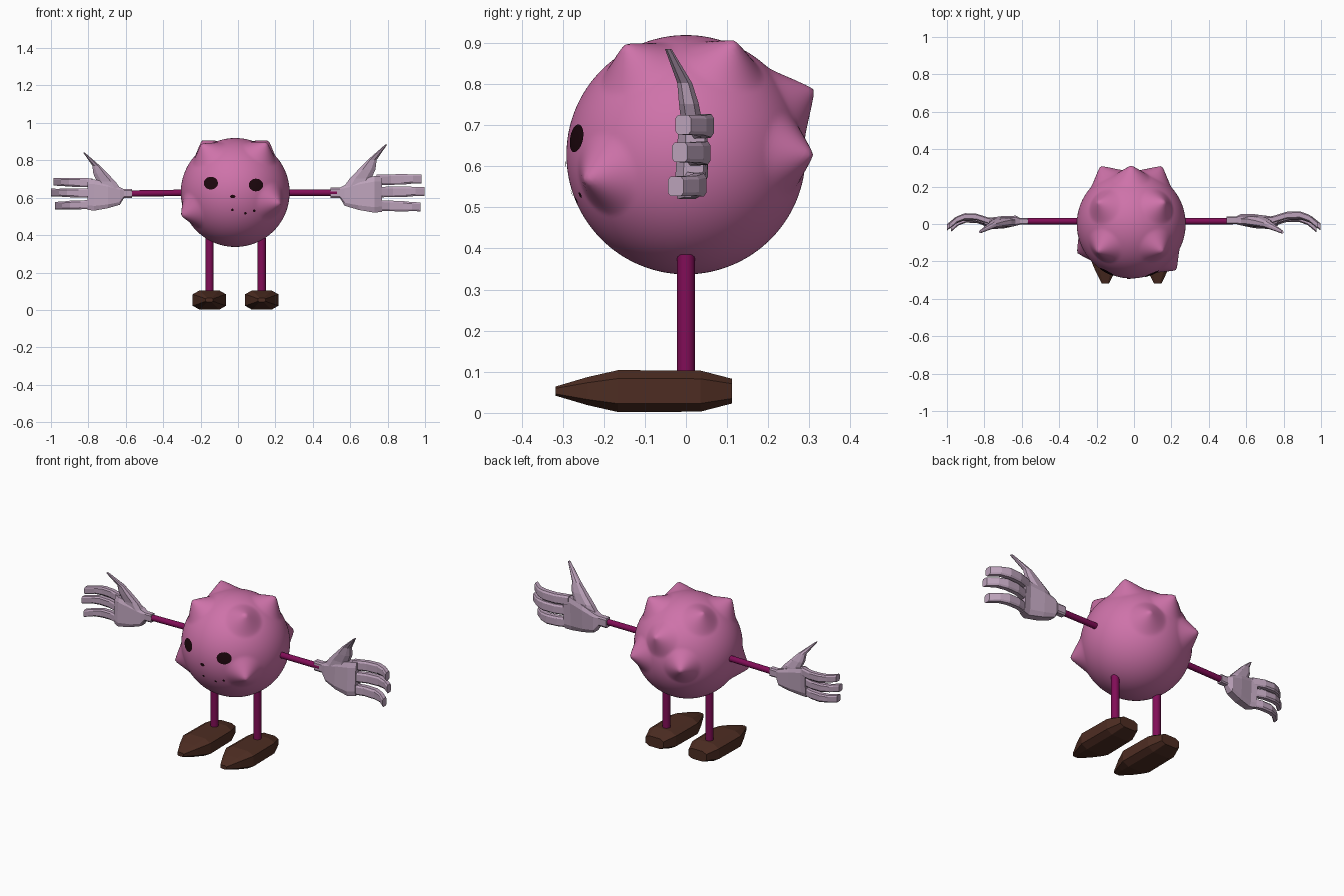
import bpy, bmesh, math
from mathutils import Vector

if "Cube" in bpy.data.objects:
    bpy.data.objects.remove(bpy.data.objects["Cube"])

C = Vector((-0.015, 0, 0.628))   # body centre
R = 0.291


def mat(name, col):
    m = bpy.data.materials.new(name)
    m.diffuse_color = (*col, 1)
    m.use_nodes = True
    m.node_tree.nodes["Principled BSDF"].inputs["Base Color"].default_value = m.diffuse_color
    return m


PINK = mat("pink fur", (0.62, 0.17, 0.40))
MAGENTA = mat("dark magenta", (0.22, 0.004, 0.095))
LILAC = mat("lilac glove", (0.50, 0.36, 0.49))
BROWN = mat("brown leather", (0.075, 0.026, 0.016))
BLACK = mat("near black", (0.012, 0.002, 0.004))


def finish(name, bm, material, smooth=None):
    bmesh.ops.recalc_face_normals(bm, faces=bm.faces)
    me = bpy.data.meshes.new(name)
    bm.to_mesh(me)
    bm.free()
    me.materials.append(material)
    ob = bpy.data.objects.new(name, me)
    bpy.context.collection.objects.link(ob)
    if smooth:
        bpy.ops.object.select_all(action='DESELECT')
        ob.select_set(True)
        bpy.context.view_layer.objects.active = ob
        bpy.ops.object.shade_smooth_by_angle(angle=math.radians(smooth))
    return ob


def loft(bm, rings):
    """Skin a list of closed point rings and cap both ends."""
    vs = [[bm.verts.new(p) for p in r] for r in rings]
    n = len(vs[0])
    for a, b in zip(vs, vs[1:]):
        for i in range(n):
            j = (i + 1) % n
            bm.faces.new((a[i], a[j], b[j], b[i]))
    bm.faces.new(vs[0])
    bm.faces.new(vs[-1])


def octagon(a, b, k=0.6):
    return [(a, -k*b), (a, k*b), (k*a, b), (-k*a, b),
            (-a, k*b), (-a, -k*b), (-k*a, -b), (k*a, -b)]


def rod(name, p, q, r, n=16):
    p, q = Vector(p), Vector(q)
    rot = (q - p).to_track_quat('Z', 'Y')
    ring = [rot @ Vector((r*math.cos(2*math.pi*i/n), r*math.sin(2*math.pi*i/n), 0))
            for i in range(n)]
    bm = bmesh.new()
    loft(bm, [[p + v for v in ring], [q + v for v in ring]])
    finish(name, bm, MAGENTA, 40)


# Body: ball with pulled-out tufts
tufts = [(.18, .12, .28), (-.18, .12, .28), (.17, -.15, .27), (-.18, -.15, .26),
         (.165, .31, 0), (-.165, .31, 0), (0, .315, .16),
         (.235, -.24, -.06), (-.28, -.15, -.12)]
tufts = [Vector(t).normalized() for t in tufts]
bm = bmesh.new()
bmesh.ops.create_icosphere(bm, subdivisions=6, radius=1)
for v in bm.verts:
    d = v.co.normalized()
    lift = max(max(0, 1 - d.angle(t) / 0.36) ** 1.5 for t in tufts)
    v.co = C + d * (R + 0.06 * lift)
finish("body", bm, PINK, 60)


# Face details: thin patches following the ball
def patch(name, x, z, rx, rz, n=20):
    bm = bmesh.new()

    def on_ball(px, pz):
        dx, dz = px - C.x, pz - C.z
        r = R + 0.003
        return (px, C.y - math.sqrt(r*r - dx*dx - dz*dz), pz)
    mid = bm.verts.new(on_ball(x, z))
    prev = None
    for k in (0.5, 1):
        ring = [bm.verts.new(on_ball(x + k*rx*math.cos(2*math.pi*i/n),
                                     z + k*rz*math.sin(2*math.pi*i/n))) for i in range(n)]
        for i in range(n):
            j = (i + 1) % n
            bm.faces.new((prev[i], ring[i], ring[j], prev[j]) if prev
                         else (mid, ring[i], ring[j]))
        prev = ring
    finish(name, bm, BLACK)


patch("left_eye", -0.145, 0.678, 0.038, 0.034)
patch("right_eye", 0.096, 0.668, 0.038, 0.034)
patch("nose", -0.028, 0.607, 0.014, 0.009)
for i, (x, z) in enumerate([(-.03, .535), (.04, .517), (.087, .53)]):
    patch(f"mouth_mark_{i}", x, z, 0.007, 0.007, 10)

# Limbs
rod("left_arm", (-0.59, 0.015, 0.622), (-0.25, 0.015, 0.627), 0.017)
rod("right_arm", (0.22, 0.015, 0.627), (0.53, 0.015, 0.627), 0.017)

# Legs and shoes
shoe = [(.112, .058, .03), (.035, .086, .05), (-.165, .089, .051),
        (-.24, .058, .034), (-.318, .02, .011)]
for side, x in (("left", -0.153), ("right", 0.127)):
    rod(side + "_leg", (x, 0, 0.08), (x, 0, 0.385), 0.022)
    bm = bmesh.new()
    loft(bm, [[(x + a, y, 0.053 + b) for a, b in octagon(w, h)] for y, w, h in shoe])
    finish(side + "_shoe", bm, BROWN)

# Gloves: measured from the wrist, x = outwards
palm = [(0, .005, 0, .02, .028), (.05, .005, 0, .02, .028), (.075, .008, -.015, .03, .055),
        (.15, .0, -.012, .034, .08), (.235, -.008, -.009, .03, .098), (.275, .005, -.006, .024, .096)]
thumb = [(.14, .0, .03, .07, .026), (.16, .0, .075, .058, .026), (.195, -.008, .125, .045, .024),
         (.222, -.018, .175, .024, .018), (.298, -.058, .258, .005, .008)]
finger = [(.25, .0), (.33, .024), (.40, .026), (.45, .008), (.497, -.03)]


def glove(name, wrist, sx, s, sz):
    def place(x, y, z):
        return (wrist[0] + sx*x, wrist[1] + s*y, wrist[2] + sz*z)
    bm = bmesh.new()
    loft(bm, [[place(x, y + a + (.06*b if x > .1 else 0), z + b) for a, b in octagon(hy, hz, .7)]
              for x, y, z, hy, hz in palm])
    loft(bm, [[place(x + a, y + b, z) for a, b in octagon(hx, hy, .5)]
              for x, y, z, hx, hy in thumb])
    for zc, drift, length, dy in ((.068, .006, .98, .008), (.003, .004, 1.01, 0),
                                  (-.068, -.008, .965, -.01)):
        loft(bm, [[place(x*length, y + a + dy, zc + drift*(x - .25)/.25 + b)
                   for a, b in octagon(.019, .028 if x < .45 else .024, .65)] for x, y in finger])
    finish(name, bm, LILAC)


glove("right_glove", (0.495, 0.015, 0.627), 1, 1, 1)
glove("left_glove", (-0.567, 0.01, 0.622), -0.86, 0.9, 0.85)
